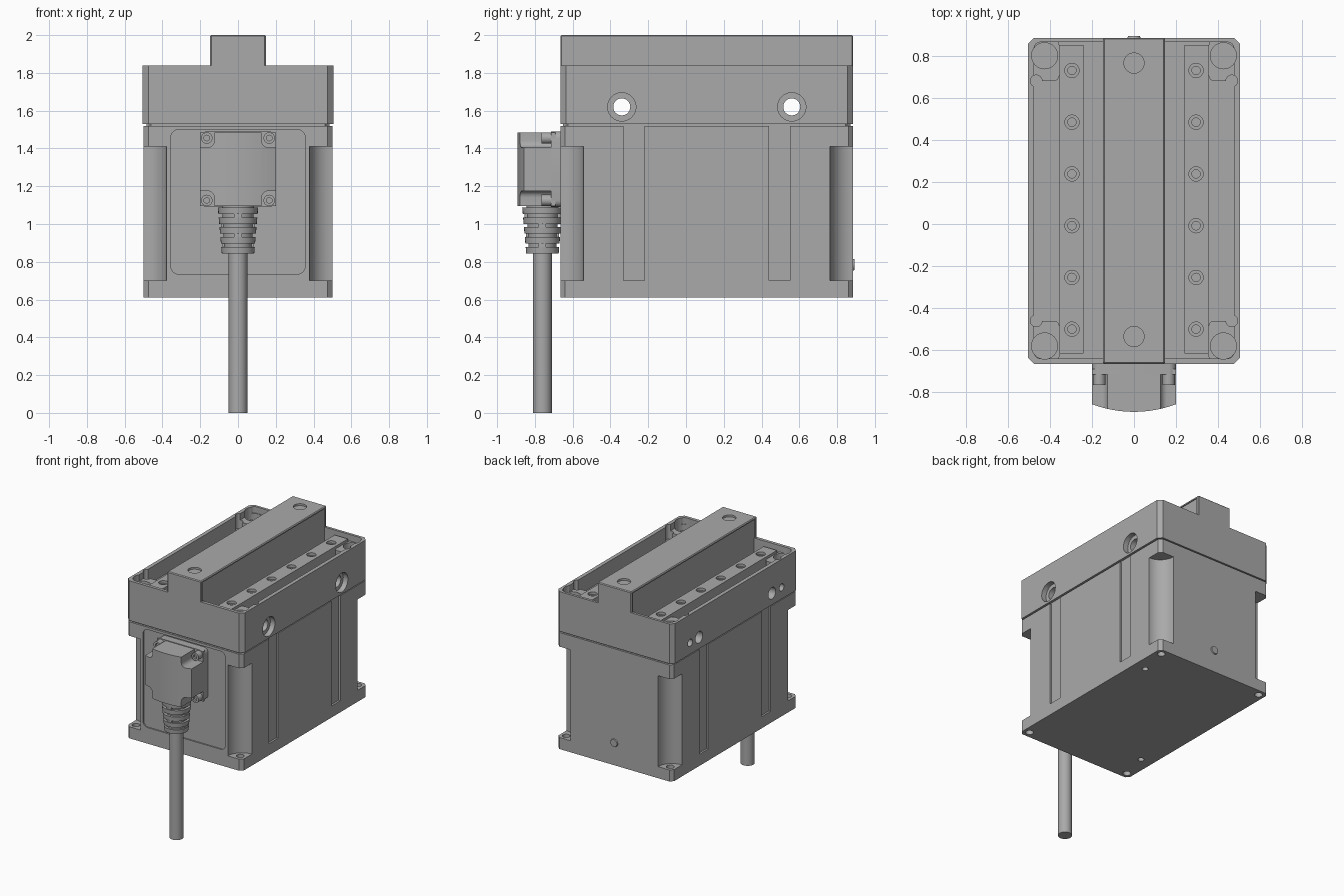
import bpy, bmesh, math
from mathutils import Vector, Matrix

cube = bpy.data.objects.get("Cube")
if cube:
    bpy.data.objects.remove(cube, do_unlink=True)

grey = bpy.data.materials.new("plain_grey")
grey.use_nodes = True
GREY = (0.4, 0.4, 0.4, 1)
grey.diffuse_color = GREY
grey.node_tree.nodes["Principled BSDF"].inputs["Base Color"].default_value = GREY


def finish(name, bm):
    bmesh.ops.recalc_face_normals(bm, faces=bm.faces[:])
    mesh = bpy.data.meshes.new(name)
    bm.to_mesh(mesh)
    bm.free()
    mesh.materials.append(grey)
    ob = bpy.data.objects.new(name, mesh)
    bpy.context.collection.objects.link(ob)
    return ob


def box(name, x, y, z, bevel=0, axis=None, segments=1):
    """Box from three ranges; bevels all edges, or only those along one axis."""
    bm = bmesh.new()
    bmesh.ops.create_cube(bm, size=1)
    for v in bm.verts:
        v.co = Vector([(r[0] + r[1]) / 2 + c * (r[1] - r[0]) for c, r in zip(v.co, (x, y, z))])
    if bevel:
        edges = [e for e in bm.edges if axis is None
                 or abs((e.verts[0].co - e.verts[1].co)[axis]) > 1e-5]
        bmesh.ops.bevel(bm, geom=edges, offset=bevel, segments=segments,
                        profile=0.5, affect='EDGES')
    return finish(name, bm)


def cyl(name, centre, axis, span, r, r2=None, sides=32):
    """Cylinder or cone along an axis; span gives its two ends."""
    bm = bmesh.new()
    bmesh.ops.create_cone(bm, cap_ends=True, segments=sides, radius1=r,
                          radius2=r if r2 is None else r2, depth=span[1] - span[0])
    turn = (Matrix.Rotation(math.pi / 2, 4, 'Y'), Matrix.Rotation(-math.pi / 2, 4, 'X'),
            Matrix())[axis]
    pos = list(centre)
    pos.insert(axis, sum(span) / 2)
    bmesh.ops.transform(bm, matrix=Matrix.Translation(pos) @ turn, verts=bm.verts[:])
    return finish(name, bm)


def cut(target, cutters, operation='DIFFERENCE'):
    bpy.context.view_layer.objects.active = target
    for c in cutters:
        c.hide_render = True
        m = target.modifiers.new("cut", 'BOOLEAN')
        m.operation, m.solver, m.object = operation, 'EXACT', c
        bpy.ops.object.modifier_apply(modifier=m.name)
        bpy.data.objects.remove(c, do_unlink=True)


SIDES = (-1, 1)
FRONT, BACK, MID = -0.665, 0.885, 0.11


def span(a, b):
    return (min(a, b), max(a, b))


# Lower housing with scooped corners, side grooves and front recess
body = box("lower_housing", (-.5, .5), (FRONT, BACK), (.61, 1.52), .025, 2)
cuts = [box("c", (-.355, .355), (-.8, FRONT + .01), (.735, 1.5), .04, 1, 5)]
for s in SIDES:
    for t in SIDES:
        yc = MID + t * .775
        cuts.append(cyl("c", (s * .5, yc), 2, (.7, 1.41), .122, sides=48))
        cuts.append(cyl("c", (s * .45, yc - t * .05), 2, (.5, .75), .028))
    for y in (-.275, .495):
        cuts.append(box("c", span(s * .485, s * .6), (y - .055, y + .055), (.7, 1.6)))
for x, y in ((.4, .6), (-.4, -.4)):
    cuts.append(cyl("c", (x, y), 2, (.5, .65), .022))
cut(body, cuts)

# Seam between the housings
box("seam_gasket", (-.485, .485), (FRONT + .015, BACK - .015), (1.515, 1.535), .025, 2)

# Upper housing with an open tray
top = box("upper_housing", (-.505, .505), (FRONT, BACK), (1.53, 1.84), .03, 2)
cut(top, [box("c", (-.475, .475), (FRONT + .025, BACK - .02), (1.72, 2.1), .03, 2, 4)])
cuts = []
for s in SIDES:
    # Corner bosses, then the screw wells and wall reliefs
    for t in SIDES:
        inner = MID + t * .57
        boss = box("b", span(s * .355, s * .485), span(inner, MID + t * .765),
                   (1.7, 1.79), .025, 2, 4)
        cut(top, [boss], 'UNION')
        cuts.append(cyl("c", (s * .425, MID + t * .69), 2, (1.74, 2), .062))
        cuts.append(cyl("c", (s * .465, inner), 2, (1.725, 2), .028))

# Cross bores, counterbored on one side, with small side holes
for y, off in ((-.34, -.12), (.56, .11)):
    cuts.append(cyl("c", (y, 1.62), 0, (-.7, .7), .045))
    cuts.append(cyl("c", (y, 1.62), 0, (.465, .7), .075))
    cuts.append(cyl("c", (y + off, 1.62), 0, (-.7, -.44), .028))
cut(top, cuts)

# Mounting rails with stepped holes
for s, side in zip(SIDES, ("right", "left")):
    rail = box(side + "_rail", span(s * .24, s * .355), (-.615, .85), (1.71, 1.81))
    cuts = []
    for i in range(6):
        c = (s * .295, -.5 + i * .246)
        cuts += [cyl("c", c, 2, (1.79, 1.9), .034, sides=24),
                 cyl("c", c, 2, (1.74, 1.9), .02, sides=24)]
    cut(rail, cuts)

# Central ridge, slightly inset along its sides
ridge = box("central_ridge", (-.147, .147), (FRONT, BACK), (1.7, 2), .006)
cuts = [box("c", span(s * .14, s * .3), (FRONT + .02, BACK - .02), (1.6, 1.985))
        for s in SIDES]
cuts += [cyl("c", (0, y), 2, (1.985, 2.1), .048) for y in (-.535, .765)]
cut(ridge, cuts)

# Rear button
button = cyl("rear_button", (0, .785), 1, (BACK - .01, BACK + .008), .035, .028)

# Connector: flange, curved cross-shaped hood and screws
box("connector_flange", (-.2, .2), (-.715, FRONT + .02), (1.09, 1.49), .035, 1, 5)
bm = bmesh.new()
arc = [(-.2 + .4 * i / 16) for i in range(17)]
outline = [(x, -.893 + .9 * x * x) for x in arc] + [(.2, -.69), (-.2, -.69)]
face = bm.faces.new([bm.verts.new((x, y, 1.095)) for x, y in outline])
up = bmesh.ops.extrude_face_region(bm, geom=[face])
bmesh.ops.translate(bm, vec=(0, 0, .39),
                    verts=[v for v in up["geom"] if isinstance(v, bmesh.types.BMVert)])
hood = finish("connector_hood", bm)
cuts = []
for s in SIDES:
    for t in SIDES:
        cuts.append(box("c", span(s * .125, s * .3), (-1, -.715),
                        span(1.29 + t * .115, 1.29 + t * .3), .035, 1, 5))
        screw = cyl("connector_screw", (s * .165, 1.29 + t * .165), 1, (-.765, -.7), .03)
        cut(screw, [cyl("c", (s * .165, 1.29 + t * .165), 1, (-.8, -.75), .016, sides=6)])
cut(hood, cuts)

# Slotted strain relief and cable
CY = -.76
cyl("strain_relief_core", (0, CY), 2, (.85, 1.1), .072, .085)
for i in range(5):
    z = .845 + i * .052
    r = .086 + i * .0045
    cyl("strain_relief_ring", (0, CY), 2, (z, z + .034), r, r + .003)
    if i < 4:
        if i % 2:
            box("strain_relief_bridge", (-.02, .02), (CY - r + .004, CY + r - .004),
                (z + .03, z + .056))
        else:
            box("strain_relief_bridge", (-r + .004, r - .004), (CY - .02, CY + .02),
                (z + .03, z + .056))
cyl("cable", (0, CY), 2, (0, .88), .05)

# Smooth the round surfaces and keep the edges sharp
for ob in bpy.context.view_layer.objects:
    ob.select_set(ob.type == 'MESH' and grey.name in ob.data.materials)
bpy.context.view_layer.objects.active = body
bpy.ops.object.shade_smooth_by_angle(angle=math.radians(30))
